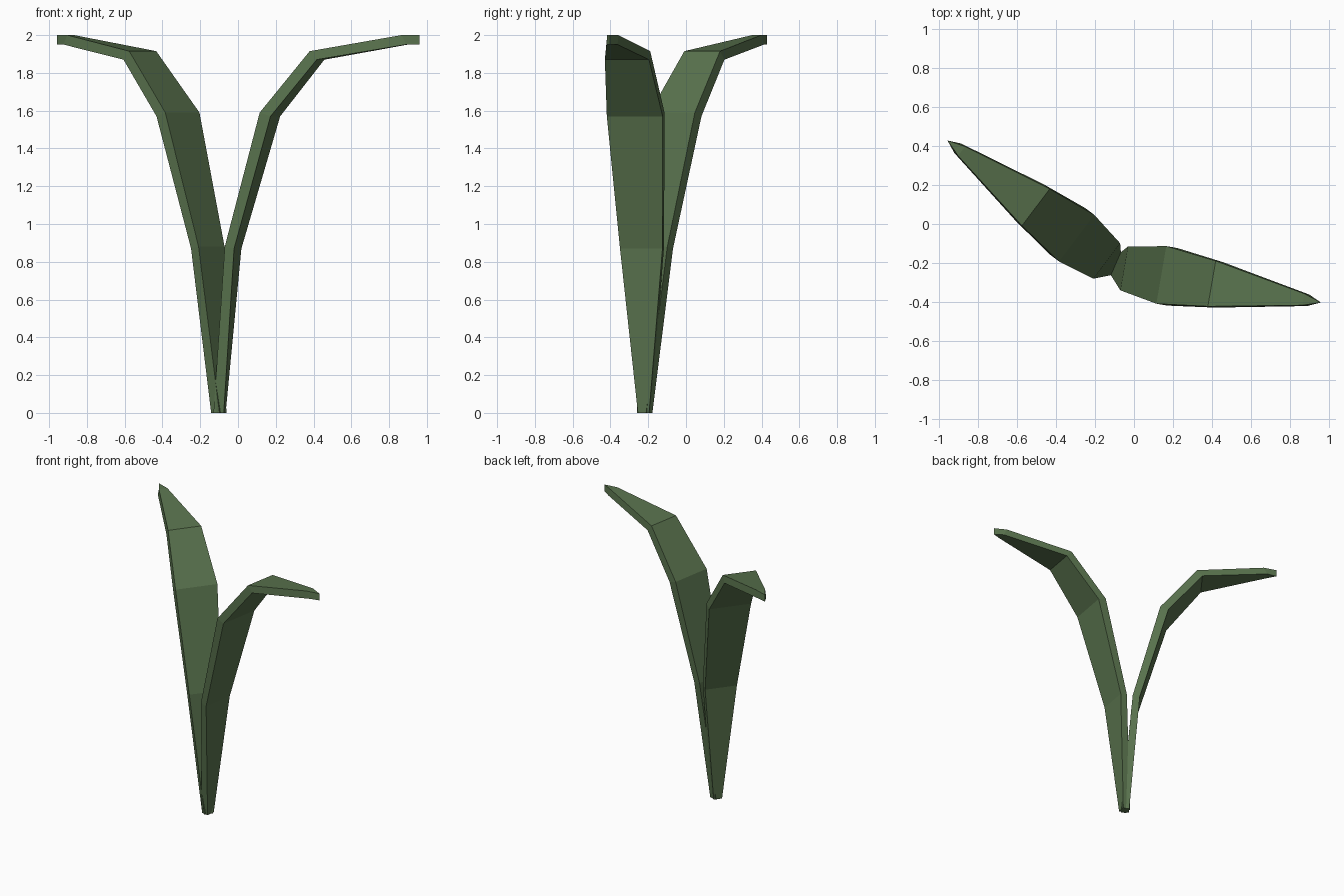
import bpy, bmesh
from math import cos, sin, radians

if "Cube" in bpy.data.objects:
    bpy.data.objects.remove(bpy.data.objects["Cube"])

green = bpy.data.materials.new("leaf_green")
green.diffuse_color = (0.10, 0.17, 0.075, 1)
green.use_nodes = True
green.node_tree.nodes["Principled BSDF"].inputs["Base Color"].default_value = green.diffuse_color

BASE = (-0.10, -0.22)
# station: upper reach, upper z, lower reach, lower z, width
STATIONS = [
    (-0.025, 0.00, 0.030, 0.00, 0.06),
    (0.050, 0.88, 0.100, 0.87, 0.228),
    (0.244, 1.59, 0.302, 1.57, 0.30),
    (0.507, 1.915, 0.545, 1.87, 0.237),
    (0.985, 2.00, 1.010, 1.95, 0.060),
]
TIP = (1.076, 2.00, 1.95)


def make_leaf(name, degrees):
    """Thick folded blade arching outward from the base in one direction."""
    c, s = cos(radians(degrees)), sin(radians(degrees))
    bm = bmesh.new()

    def vert(reach, side, z):
        return bm.verts.new((BASE[0] + reach * c - side * s,
                             BASE[1] + reach * s + side * c, z))

    rings = []
    for ur, uz, lr, lz, w in STATIONS:
        h = w / 2
        rings.append([vert(ur, -h, uz), vert(ur, h, uz),
                      vert(lr, h, lz), vert(lr, -h, lz)])
    bm.faces.new(rings[0])
    for a, b in zip(rings, rings[1:]):
        for i in range(4):
            j = (i + 1) % 4
            bm.faces.new((a[i], a[j], b[j], b[i]))
    # pointed end with a short upright edge
    top, bottom = vert(TIP[0], 0, TIP[1]), vert(TIP[0], 0, TIP[2])
    p, q, r, t = rings[-1]
    bm.faces.new((p, q, top))
    bm.faces.new((q, r, bottom, top))
    bm.faces.new((r, t, bottom))
    bm.faces.new((t, p, top, bottom))
    bmesh.ops.recalc_face_normals(bm, faces=bm.faces)

    mesh = bpy.data.meshes.new(name)
    bm.to_mesh(mesh)
    bm.free()
    mesh.materials.append(green)
    obj = bpy.data.objects.new(name, mesh)
    bpy.context.collection.objects.link(obj)


make_leaf("right_leaf", -9.8)
make_leaf("left_leaf", 142.9)
